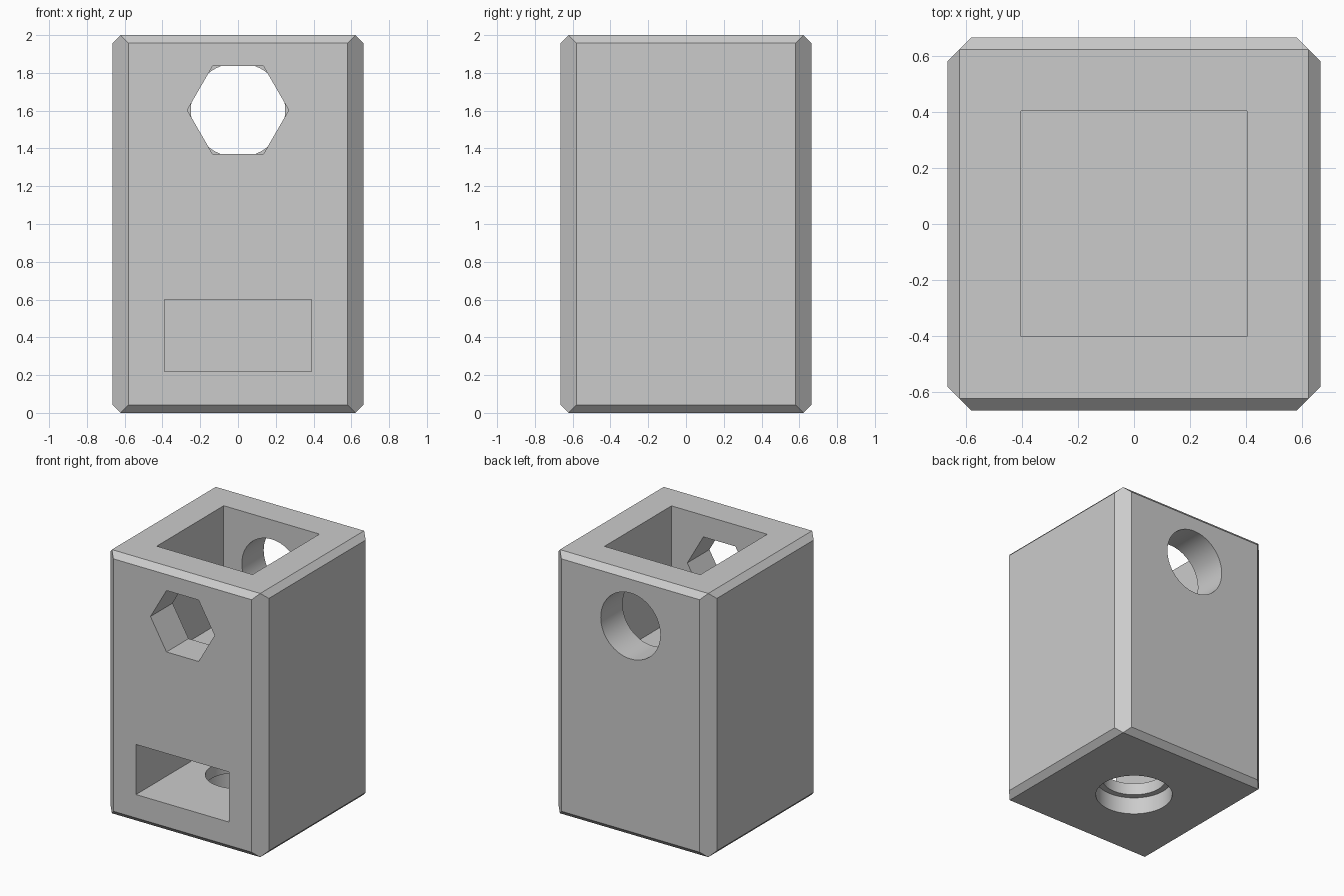
import bpy, bmesh
from math import cos, sin, pi, radians

cube = bpy.data.objects.get("Cube")
if cube:
    bpy.data.objects.remove(cube, do_unlink=True)

HALF, HEIGHT = 0.665, 2.0
CHAMFER = 0.085            # vertical edges
RIM = CHAMFER / 2          # top and bottom edges

grey = bpy.data.materials.new("light_grey")
grey.use_nodes = True
grey.diffuse_color = (0.6, 0.6, 0.6, 1)
grey.node_tree.nodes["Principled BSDF"].inputs["Base Color"].default_value = (0.6, 0.6, 0.6, 1)


def solid(name, points):
    """Convex solid around the points, with flat areas merged."""
    bm = bmesh.new()
    for p in points:
        bm.verts.new(p)
    bmesh.ops.convex_hull(bm, input=bm.verts)
    bmesh.ops.dissolve_limit(bm, angle_limit=radians(1), verts=bm.verts, edges=bm.edges)
    bmesh.ops.recalc_face_normals(bm, faces=bm.faces)
    mesh = bpy.data.meshes.new(name)
    bm.to_mesh(mesh)
    bm.free()
    mesh.materials.append(grey)
    obj = bpy.data.objects.new(name, mesh)
    bpy.context.collection.objects.link(obj)
    return obj


def box(x, y, z):
    return [(a, b, c) for a in x for b in y for c in z]


def ring(radius, sides):
    return [(radius * cos(2 * pi * i / sides), radius * sin(2 * pi * i / sides)) for i in range(sides)]


def along_y(radius, sides, y, z):
    return [(a, b, z + c) for a, c in ring(radius, sides) for b in y]


def along_z(radius, sides, z):
    return [(a, b, c) for a, b in ring(radius, sides) for c in z]


# Chamfered block: square end faces, octagonal sides
end, cut = HALF - RIM, HALF - CHAMFER
points = box((-end, end), (-end, end), (0, HEIGHT))
for z in (RIM, HEIGHT - RIM):
    points += box((-HALF, HALF), (-cut, cut), (z,)) + box((-cut, cut), (-HALF, HALF), (z,))
body = solid("housing_block", points)

# Pocket, slot and holes
cutters = [
    solid("top_pocket", box((-0.402, 0.402), (-0.4, 0.403), (1.13, 2.2))),
    solid("front_slot", box((-0.39, 0.39), (-0.8, 0.4), (0.22, 0.6))),
    solid("front_hex_hole", along_y(0.269, 6, (-0.8, 0), 1.603)),
    solid("back_round_hole", along_y(0.25, 64, (0, 0.8), 1.603)),
    solid("bottom_hole", along_z(0.225, 64, (0.05, 0.4))),
    solid("bottom_counterbore", along_z(0.27, 64, (-0.2, 0.13))),
]
bpy.context.view_layer.objects.active = body
for cutter in cutters:
    mod = body.modifiers.new(cutter.name, 'BOOLEAN')
    mod.operation = 'DIFFERENCE'
    mod.solver = 'EXACT'
    mod.object = cutter
    bpy.ops.object.modifier_apply(modifier=mod.name)
    bpy.data.objects.remove(cutter, do_unlink=True)

# Smooth round bores, crisp edges elsewhere
bpy.ops.object.select_all(action='DESELECT')
body.select_set(True)
bpy.ops.object.shade_smooth_by_angle(angle=radians(30))
